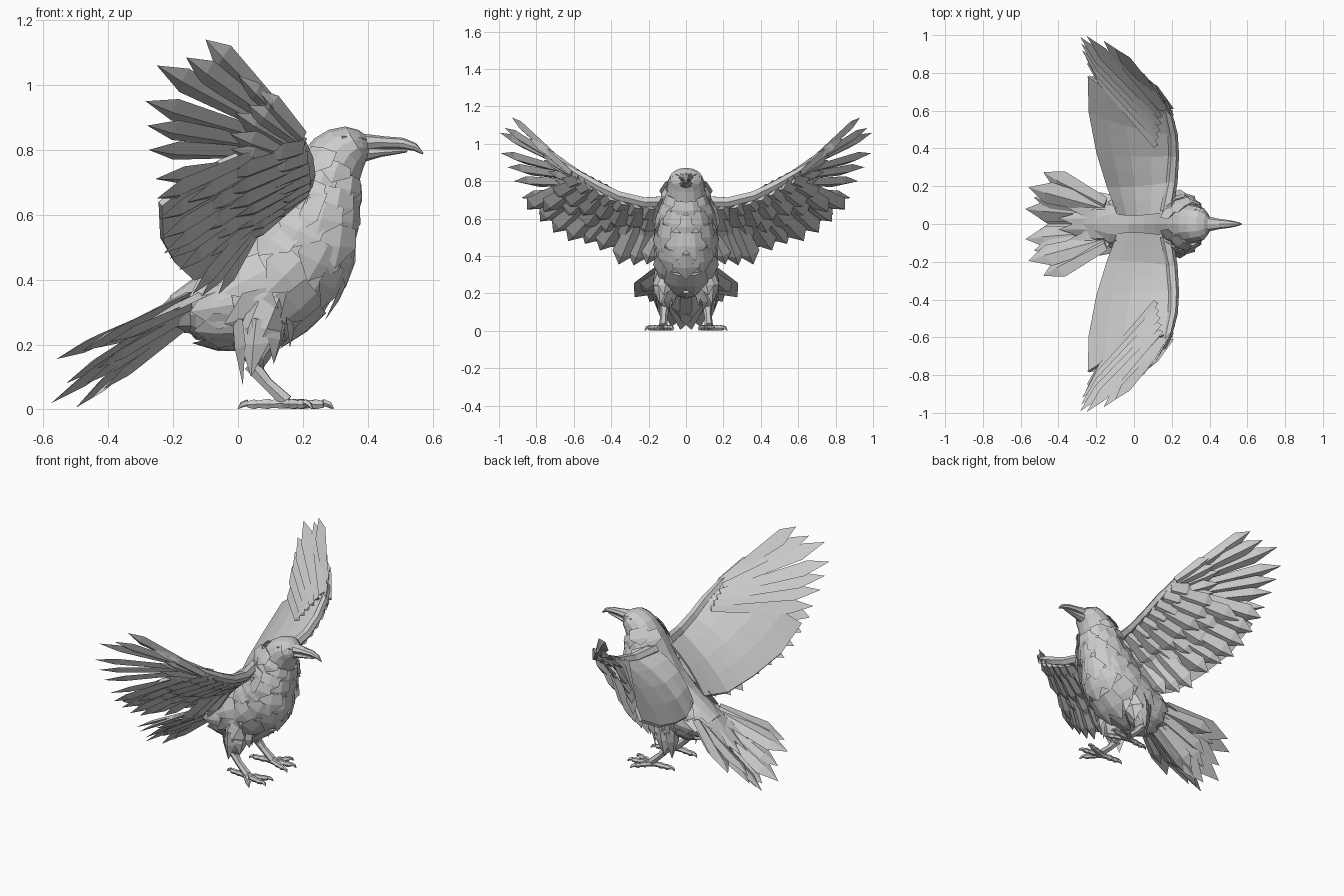
import bpy, bmesh, math, random
from mathutils import Vector as V

random.seed(4)
if "Cube" in bpy.data.objects:
    bpy.data.objects.remove(bpy.data.objects["Cube"])

grey = bpy.data.materials.new("feather_grey")
grey.use_nodes = True
grey.diffuse_color = (0.6, 0.6, 0.6, 1)
grey.node_tree.nodes["Principled BSDF"].inputs["Base Color"].default_value = (0.6, 0.6, 0.6, 1)


def make(name, bm, paired=False):
    """Turn a bmesh into an object, or into a left and right pair."""
    bmesh.ops.recalc_face_normals(bm, faces=bm.faces)
    for side in (["left_", "right_"] if paired else [""]):
        if side == "right_":
            for v in bm.verts:
                v.co.y *= -1
            bmesh.ops.reverse_faces(bm, faces=bm.faces)
        mesh = bpy.data.meshes.new(side + name)
        bm.to_mesh(mesh)
        mesh.materials.append(grey)
        bpy.context.collection.objects.link(bpy.data.objects.new(side + name, mesh))
    bm.free()


def ring_point(st, a):
    """Point on an oval section given as top x, z, bottom x, z, half width."""
    top, bottom = V((st[0], 0, st[1])), V((st[2], 0, st[3]))
    return (top + bottom) / 2 + (top - bottom) / 2 * math.cos(a) + V((0, st[4] * math.sin(a), 0))


def skin(bm, rings):
    rows = [[bm.verts.new(p) for p in r] for r in rings]
    n = len(rows[0])
    for r, s in zip(rows, rows[1:]):
        for i in range(n):
            bm.faces.new((r[i], r[(i + 1) % n], s[(i + 1) % n], s[i]))
    bm.faces.new(rows[0])
    bm.faces.new(rows[-1])


def loft(name, stations, n=12):
    bm = bmesh.new()
    skin(bm, [[ring_point(s, math.tau * i / n) for i in range(n)] for s in stations])
    make(name, bm)


def tube(bm, points, radii, n=6):
    """Faceted limb along a path."""
    pts = [V(p) for p in points]
    rings = []
    for i, p in enumerate(pts):
        d = (pts[min(i + 1, len(pts) - 1)] - pts[max(i - 1, 0)]).normalized()
        q = d.to_track_quat('Z', 'Y')
        rings.append([p + q @ V((math.cos(math.tau * k / n), math.sin(math.tau * k / n), 0)) * radii[i]
                      for k in range(n)])
    skin(bm, rings)


def feather(bm, base, tip, width, normal, ridge=0.018, root=0.55, wide=0.62):
    """Pointed feather with a raised centre ridge and a flat back."""
    base, tip = V(base), V(tip)
    d = tip - base
    side = d.cross(V(normal)).normalized() * width / 2
    up = side.cross(d).normalized() * ridge
    if up.dot(V(normal)) < 0:
        up = -up
    mid = base + d * wide
    b, m, t, bl, br, ml, mr = [bm.verts.new(p) for p in (
        base + up, mid + up, tip, base - side * root, base + side * root,
        mid - side, mid + side - d * 0.07)]
    for f in ((b, m, ml, bl), (m, t, ml), (b, br, mr, m), (m, mr, t),
              (bl, b, br), (bl, ml, mr, br), (ml, t, mr)):
        bm.faces.new(f)


# body, neck and head in one lofted form
BODY = [(-.21, .35, -.18, .27, .07), (-.13, .41, -.13, .215, .12), (-.03, .48, 0, .19, .14),
        (.05, .56, .15, .215, .15), (.11, .65, .265, .30, .15), (.15, .72, .33, .41, .148),
        (.18, .77, .345, .52, .138), (.205, .80, .36, .62, .118), (.235, .835, .37, .69, .102),
        (.28, .862, .385, .74, .094), (.33, .872, .395, .765, .086), (.37, .862, .40, .772, .062),
        (.395, .845, .405, .78, .04)]
loft("body", BODY, 14)

# beak
loft("upper_beak", [(.365, .852, .38, .79, .045), (.45, .842, .445, .803, .028), (.51, .837, .505, .803, .02),
                    (.55, .82, .542, .797, .012), (.572, .79, .568, .786, .003)], 8)
loft("lower_beak", [(.37, .81, .38, .76, .04), (.445, .806, .44, .778, .024), (.525, .803, .52, .792, .008)], 8)

# eyes and brows
bm = bmesh.new()
bmesh.ops.create_icosphere(bm, subdivisions=2, radius=.014)
bmesh.ops.translate(bm, verts=bm.verts, vec=(.365, .06, .825))
make("eye", bm, True)
bm = bmesh.new()
feather(bm, (.32, .074, .838), (.40, .04, .832), .02, (.2, .8, .5), .008)
make("brow", bm, True)

# broad overlapping breast, belly and flank plates
bm = bmesh.new()
for k in range(2, 9):
    for j in range(4 if k < 7 else 3):
        a = math.pi - (j + (0 if k % 2 else .5)) * .6
        base, low = ring_point(BODY[k], a), ring_point(BODY[k - 1], a)
        centre = ring_point(BODY[k], 0).lerp(ring_point(BODY[k], math.pi), .5)
        out = (base - centre).normalized()
        tip = base + (low - base) * random.uniform(1.05, 1.3) + out * .018
        feather(bm, base, tip, BODY[k][4] * 1.0, out, .014, .85, .5)
make("breast_feathers", bm, True)

# mantle feathers on the nape and shoulders
bm = bmesh.new()
for k, a in ((7, .5), (8, 1.0), (6, 1.3)):
    base, low = ring_point(BODY[k], a), ring_point(BODY[k - 2], a)
    feather(bm, base, low + V((0, .01, .012)), .12, (-.4, .7, .5), .01, .8)
make("nape_feathers", bm, True)

# wing panel between leading and trailing edges
LEAD = [(.165, .06, .70), (.195, .22, .695), (.205, .36, .73), (.20, .47, .785), (.175, .58, .85)]
TRAIL = [(-.09, .05, .43), (-.145, .20, .41), (-.20, .38, .46), (-.24, .59, .53), (-.245, .78, .64)]
UNDER = V((.58, .33, -.74)).normalized()


def wing(t, c, drop=0.0):
    """Point on the wing: t along the span, c along the chord."""
    p = along(LEAD, t).lerp(along(TRAIL, t), c)
    return p + UNDER * (drop - .035 * math.sin(math.pi * min(max(c, 0), 1)))


def along(points, t):
    """Point at fraction t of a polyline."""
    f = min(max(t, 0), 0.9999) * (len(points) - 1)
    i = int(f)
    return V(points[i]).lerp(V(points[i + 1]), f - i)


bm = bmesh.new()
SPAN, CHORD = 8, 4
upper = [[wing(i / SPAN, j / CHORD) for j in range(CHORD + 1)] for i in range(SPAN + 1)]
skin(bm, [row + [p + UNDER * .018 for p in reversed(row)] for row in upper])
make("wing_panel", bm, True)

# leading edge arm
bm = bmesh.new()
tube(bm, [V(p) + UNDER * .01 for p in LEAD + [(.15, .66, .90)]], [.035, .03, .028, .026, .022, .012])
make("wing_arm", bm, True)

# long blunt flight feathers fanned from the wrist
PRIMARY_TIPS = [(-.10, .93, 1.14), (-.16, .97, 1.085), (-.25, .995, 1.06), (-.285, .99, .95),
                (-.28, .955, .875), (-.275, .92, .80), (-.255, .88, .71)]
bm = bmesh.new()
for i, tip in enumerate(PRIMARY_TIPS):
    base = V((.155, .64, .885)).lerp(V((.13, .42, .755)), i / 6)
    feather(bm, base - UNDER * .004 * i, tip, .085, UNDER, .018, .45, .82)
for tip in ((.0, .84, 1.03), (.06, .78, .985)):
    feather(bm, (.18, .58, .855), tip, .06, UNDER, .025, .6, .75)
make("primary_feathers", bm, True)

# trailing flight feathers
SECONDARY_TIPS = [(-.25, .85, .65), (-.245, .78, .585), (-.24, .71, .525), (-.23, .63, .48), (-.21, .54, .465),
                  (-.18, .46, .43), (-.14, .36, .355), (-.11, .28, .35), (-.06, .21, .355)]
bm = bmesh.new()
for i, tip in enumerate(SECONDARY_TIPS):
    feather(bm, wing(.97 - .11 * i, .3, .02), tip, .12, UNDER, .022, .6, .8)
make("secondary_feathers", bm, True)

# three covert rows below the wing
bm = bmesh.new()
for count, c0, c1, drop in ((7, .3, .8, .04), (8, .14, .54, .045), (8, .02, .3, .035)):
    for i in range(count):
        t = (i + .5) / count
        tip = wing(t + .07, c1 + random.uniform(-.06, .06), drop + .02)
        feather(bm, wing(t, c0, drop), tip, .125, UNDER, .02, .65, .7)
make("covert_feathers", bm, True)

# outer coverts covering the roots of the flight feathers
bm = bmesh.new()
for i in range(6):
    base = V((.18, .60, .86)).lerp(V((.19, .42, .75)), i / 5)
    tip = base.lerp(V(PRIMARY_TIPS[i]), .48)
    feather(bm, base + UNDER * .025, tip + UNDER * .025, .08, UNDER, .018, .55, .75)
make("wrist_feathers", bm, True)

# tail fan, trough shaped
loft("tail_root", [(-.10, .42, -.11, .23, .11), (-.2, .355, -.2, .24, .11), (-.33, .225, -.31, .17, .07)], 8)
bm = bmesh.new()
TAIL_TIPS = [(-.50, .03, .005), (-.575, .08, .02), (-.53, .14, .08), (-.56, .195, .155), (-.48, .275, .18)]
for i, tip in enumerate(TAIL_TIPS):
    base = V((-.15, .025 + .02 * i, .30 + .012 * i))
    feather(bm, base, tip, .125, (-.4, -.25, .8), .016, .6, .77)
    feather(bm, base - V((0, 0, .03)), V(tip).lerp(base, .25) - V((0, 0, .015)), .11, (.4, .25, -.8), .015, .6, .75)
make("tail_feathers", bm, True)
bm = bmesh.new()
for y, x, z in ((.03, -.40, .175), (.09, -.36, .22), (.13, -.29, .27)):
    feather(bm, (-.06, y * .8, .44 - y * .5), (x, y, z), .1, (-.5, .2, .8), .012, .8)
make("rump_feathers", bm, True)

# thighs with hanging feathers
bm = bmesh.new()
tube(bm, [(.07, .085, .33), (.07, .105, .24), (.055, .11, .16), (.06, .112, .115)], [.08, .075, .045, .022], 8)
for x, y, tx, ty, tz in ((.12, .13, .11, .14, .14), (.06, .16, .04, .15, .10), (.0, .13, .015, .115, .075),
                         (.10, .05, .08, .07, .13), (.15, .10, .16, .12, .19)):
    feather(bm, (x, y, .28), (tx, ty, tz), .09, (x - .07, y - .1, .02), .018, .8, .45)
make("thigh", bm, True)

# shins, feet, toes and claws
bm = bmesh.new()
tube(bm, [(.04, .112, .14), (.09, .118, .08), (.15, .122, .025)], [.026, .02, .023])
for x, y in ((.27, .075), (.275, .145), (.215, .205), (.02, .11)):
    hub, end = V((.14, .122, .018)), V((x, y, .015))
    steps = [hub.lerp(end, f) for f in (0, .3, .4, .65, .75, .92)]
    tube(bm, steps, [.018, .014, .018, .013, .017, .011])
    claw = (end - hub).normalized()
    tube(bm, [end - claw * .012 + V((0, 0, .006)), end + claw * .008, end + claw * .02 - V((0, 0, .012))],
         [.011, .009, .002], 5)
make("leg", bm, True)
